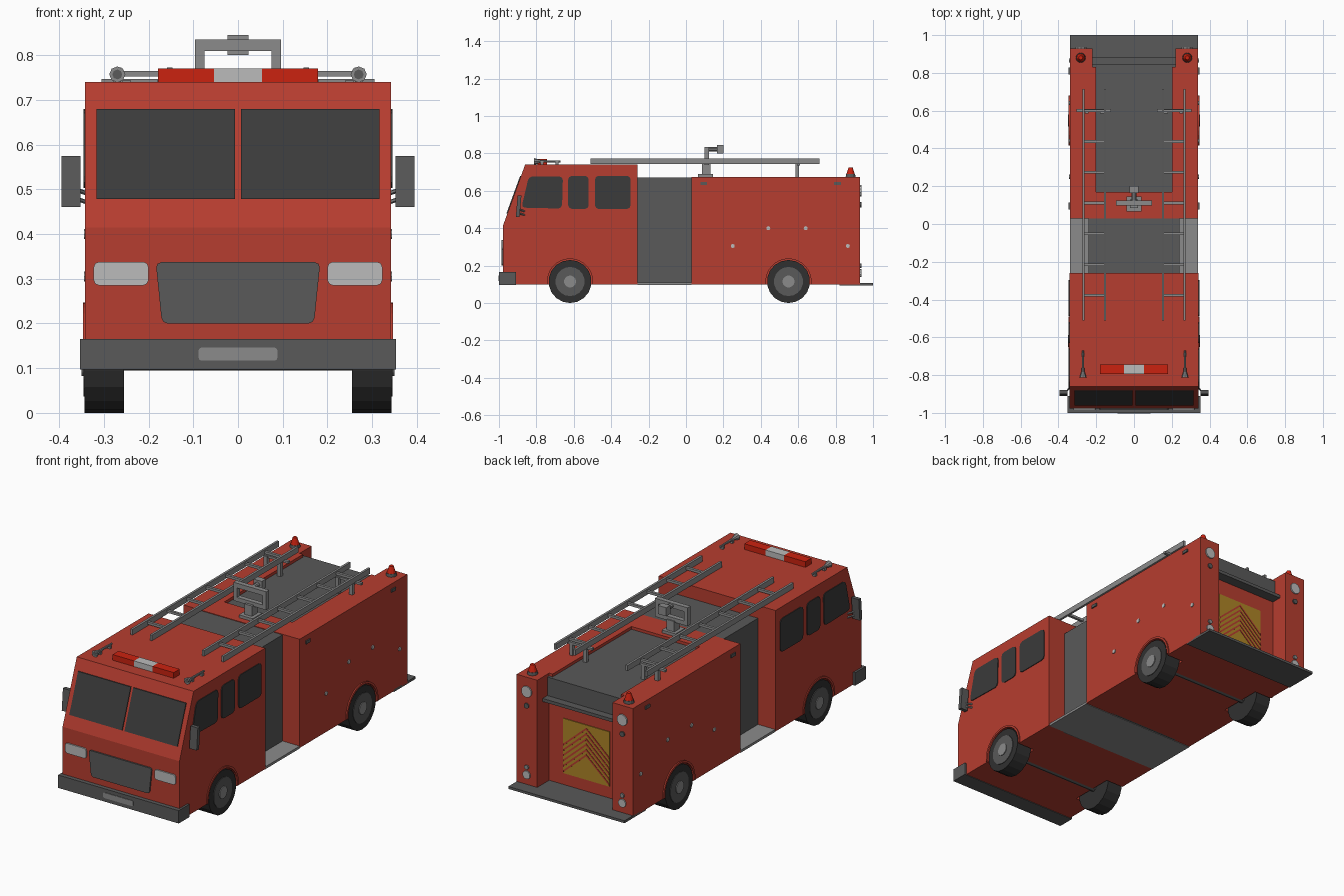
import bpy, bmesh, math
from mathutils import Vector, Matrix

if "Cube" in bpy.data.objects:
    bpy.data.objects.remove(bpy.data.objects["Cube"])


def material(name, r, g, b):
    m = bpy.data.materials.new(name)
    m.diffuse_color = (r, g, b, 1)
    m.use_nodes = True
    m.node_tree.nodes["Principled BSDF"].inputs["Base Color"].default_value = m.diffuse_color
    return m


RED = material("body_red", 0.47, 0.047, 0.029)
WHITE = material("pale_grey", 0.50, 0.50, 0.50)
DARK = material("dark_grey", 0.10, 0.10, 0.10)
MID = material("metal_grey", 0.26, 0.26, 0.26)
GLASS = material("glass_black", 0.043, 0.043, 0.043)
TYRE = material("tyre_black", 0.03, 0.03, 0.03)
LAMP = material("lamp_red", 0.60, 0.016, 0.005)
GOLD = material("chevron_gold", 0.42, 0.23, 0.02)


def finish(name, bm, mats):
    bmesh.ops.recalc_face_normals(bm, faces=bm.faces)
    me = bpy.data.meshes.new(name)
    bm.to_mesh(me)
    bm.free()
    ob = bpy.data.objects.new(name, me)
    bpy.context.collection.objects.link(ob)
    for m in mats:
        me.materials.append(m)
    return ob


def prism(name, pts, axis, a, b, mat):
    """Extrude a 2D outline along an axis from a to b."""
    def place(p, t):
        return {"X": (t, p[0], p[1]), "Y": (p[0], t, p[1]), "Z": (p[0], p[1], t)}[axis]
    bm = bmesh.new()
    lo = [bm.verts.new(place(p, a)) for p in pts]
    hi = [bm.verts.new(place(p, b)) for p in pts]
    bm.faces.new(lo)
    bm.faces.new(hi)
    for i in range(len(pts)):
        j = (i + 1) % len(pts)
        bm.faces.new((lo[i], lo[j], hi[j], hi[i]))
    return finish(name, bm, [mat])


def box(name, x0, x1, y0, y1, z0, z1, mat):
    return prism(name, [(x0, y0), (x1, y0), (x1, y1), (x0, y1)], "Z", z0, z1, mat)


def cone(name, start, end, r1, r2, mat, seg=12):
    start, end = Vector(start), Vector(end)
    d = end - start
    mtx = Matrix.Translation((start + end) / 2) @ d.to_track_quat("Z", "Y").to_matrix().to_4x4()
    bm = bmesh.new()
    bmesh.ops.create_cone(bm, cap_ends=True, segments=seg, radius1=r1, radius2=r2,
                          depth=d.length, matrix=mtx)
    return finish(name, bm, [mat])


def rounded(pts, r):
    """Cut the corners of an outline."""
    out = []
    for i, p in enumerate(pts):
        p = Vector(p)
        a = (Vector(pts[i - 1]) - p).normalized()
        b = (Vector(pts[(i + 1) % len(pts)]) - p).normalized()
        out += [p + a * r, p + (a + b) * r * 0.3, p + b * r]
    return out


def rect(a0, a1, b0, b1):
    return [(a0, b0), (a1, b0), (a1, b1), (a0, b1)]


WHEEL_Y = (-0.62, 0.548)
WHEEL_Z = 0.115


def cut_wheel_wells(ob, wells):
    for s, y in wells:
        c = cone("well_cutter", (s * 0.24, y, WHEEL_Z), (s * 0.40, y, WHEEL_Z), 0.122, 0.122, RED, 24)
        c.hide_render = True
        mod = ob.modifiers.new("well", "BOOLEAN")
        mod.operation, mod.object, mod.solver = "DIFFERENCE", c, "EXACT"
        bpy.context.view_layer.update()
        me = bpy.data.meshes.new_from_object(ob.evaluated_get(bpy.context.evaluated_depsgraph_get()))
        ob.modifiers.clear()
        ob.data = me
        bpy.data.objects.remove(c)


def paint_bands(ob, heights, is_white):
    """Slice at the given heights and paint white the faces picked by a rule."""
    bm = bmesh.new()
    bm.from_mesh(ob.data)
    for h in heights:
        bmesh.ops.bisect_plane(bm, geom=bm.verts[:] + bm.edges[:] + bm.faces[:],
                               plane_co=(0, 0, h), plane_no=(0, 0, 1))
    bm.normal_update()
    for f in bm.faces:
        f.material_index = int(is_white(f.calc_center_median(), f.normal))
    bm.to_mesh(ob.data)
    bm.free()
    ob.data.materials.clear()
    for m in (RED, WHITE):
        ob.data.materials.append(m)


# Cab
cab = prism("cab", [(-0.978, 0.10), (-0.978, 0.415), (-0.86, 0.74), (-0.26, 0.74), (-0.26, 0.10)],
            "X", -0.342, 0.342, RED)
cut_wheel_wells(cab, [(s, WHEEL_Y[0]) for s in (-1, 1)])
paint_bands(cab, (0.21, 0.26, 0.415), lambda c, n: n.y < 0.5 and (
    c.z > 0.415 or (0.21 < c.z < 0.26 and (abs(n.x) > 0.9 or n.y < -0.9) and abs(c.y + 0.62) >= 0)))


def slope(z):
    return -0.978 + (z - 0.415) * 0.363


# Cab front: windscreen, grille, headlights, bumper
for s in (-1, 1):
    prism("windscreen", [(slope(.478) - .005, .478), (slope(.68) - .005, .68),
                         (slope(.68) + .002, .68), (slope(.478) + .002, .478)],
          "X", s * 0.007, s * 0.316, GLASS)
    prism("headlight", rounded(rect(s * .2, s * .323, .285, .338), .012), "Y", -0.985, -0.97, WHITE)
prism("grille", rounded([(-.17, .2), (.17, .2), (.184, .337), (-.184, .337)], .012), "Y", -0.986, -0.97, DARK)
box("front_bumper", -.353, .353, -1.0, -.91, .097, .165, DARK)
prism("bumper_plate", rounded(rect(-.088, .088, .117, .146), .006), "Y", -1.003, -0.995, MID)

# Cab sides: windows, mirrors
side_windows = ([(-.88, .51), (-.663, .505), (-.658, .677), (-.84, .677)],
                rect(-.63, -.52, .503, .68), rect(-.487, -.296, .503, .68))
for s in (-1, 1):
    for w in side_windows:
        prism("side_window", rounded(w, .02), "X", s * .338, s * .346, GLASS)
    prism("mirror", [(-.91, .46), (-.89, .46), (-.88, .575), (-.90, .575)], "X", s * .352, s * .395, DARK)
    for z in (.48, .50):
        cone("mirror_arm", (s * .335, -.86, z - .01), (s * .365, -.895, z), .005, .005, MID, 6)

# Pump section between cab and rear body
box("pump_section", -.24, .24, -.27, .04, .10, .672, DARK)
box("running_board", -.34, .34, -.26, .03, .097, .11, MID)

# Rear body: two side lockers around a hose bed
for s in (-1, 1):
    locker = box("side_locker", s * .22, s * .34, .03, .93, .10, .675, RED)
    cut_wheel_wells(locker, [(s, WHEEL_Y[1])])
    paint_bands(locker, (.2, .25), lambda c, n: .2 < c.z < .25 and n.x * s > .9)
    # Locker fittings
    for y in (.095, .81):
        box("locker_handle", s * .338, s * .346, y - .018, y + .018, .632, .648, DARK)
    for y, z in ((.44, .4), (.64, .4), (.25, .305), (.865, .305)):
        cone("side_marker", (s * .336, y, z), (s * .344, y, z), .011, .011, WHITE, 8)
    # Rear lamps and beacons
    for z, r, m in ((.60, .03, WHITE), (.525, .014, DARK), (.20, .012, MID), (.16, .022, WHITE)):
        cone("rear_lamp", (s * .28, .925, z), (s * .28, .937, z), r, r, m, 10)
    cone("beacon_base", (s * .282, .88, .67), (s * .282, .88, .69), .027, .024, DARK)
    cone("beacon", (s * .282, .88, .69), (s * .282, .88, .725), .022, .011, LAMP)
box("rear_body_core", -.22, .22, .03, .83, .10, .65, RED)
box("hose_bed_front", -.22, .22, .03, .17, .64, .675, RED)
for s in (-1, 1):
    box("hose_bed_edge", s * .2, s * .22, .17, .83, .64, .675, RED)
box("hose_bed_cover", -.2, .2, .17, .84, .64, .66, DARK)
box("cover_flap", -.22, .22, .825, .845, .56, .66, DARK)
box("cover_lip", -.22, .22, .825, .885, .545, .562, DARK)
box("rear_step", -.34, .34, .82, 1.0, .095, .108, DARK)

# Chevron panel on the recessed rear wall
box("chevron_panel", -.135, .135, .825, .834, .17, .46, GOLD)
for i in range(6):
    z = .295 + i * .028
    for s in (-1, 1):
        prism("chevron_stripe", [(0, z), (0, z + .011), (s * .135, z - .109), (s * .135, z - .12)],
              "Y", .832, .836, RED)

# Wheels and wheel arches
for s in (-1, 1):
    for y in WHEEL_Y:
        for name, x0, x1, r, m in (("tyre", .255, .343, .115, TYRE), ("rim", .33, .346, .078, DARK),
                                   ("hub", .34, .35, .032, MID)):
            cone(name, (s * x0, y, WHEEL_Z), (s * x1, y, WHEEL_Z), r, r, m, 18)
        arc = [math.radians(-5 + 190 * i / 16) for i in range(17)]
        ring = [(y + .132 * math.cos(a), WHEEL_Z + .132 * math.sin(a)) for a in arc]
        ring += [(y + .121 * math.cos(a), WHEEL_Z + .121 * math.sin(a)) for a in reversed(arc)]
        prism("wheel_arch", ring, "X", s * .335, s * .347, RED)
for y in WHEEL_Y:
    cone("axle", (-.26, y, WHEEL_Z), (.26, y, WHEEL_Z), .02, .02, DARK, 8)

# Roof ladders
for s in (-1, 1):
    for x in (.153, .267):
        box("ladder_rail", s * (x - .006), s * (x + .006), -.51, .715, .743, .773, MID)
    for i in range(7):
        y = .60 - i * .163
        box("ladder_rung", s * .153, s * .267, y - .007, y + .007, .752, .765, MID)
    box("ladder_bracket", s * .122, s * .305, .594, .61, .735, .747, MID)
    for x in (.17, .25):
        box("ladder_post", s * (x - .01), s * (x + .01), .585, .605, .64, .745, MID)

# Light bar and horns
box("light_bar_centre", -.054, .054, -.793, -.743, .735, .77, WHITE)
for s in (-1, 1):
    box("light_bar_lamp", s * .054, s * .179, -.793, -.743, .735, .77, LAMP)
    cone("horn_tube", (s * .27, -.67, .757), (s * .27, -.785, .757), .005, .007, MID, 8)
    cone("horn_bell", (s * .27, -.775, .757), (s * .27, -.812, .757), .007, .018, MID, 8)
    cone("horn_mouth", (s * .27, -.81, .757), (s * .27, -.813, .757), .011, .011, DARK, 8)
    for y in (-.69, -.77):
        box("horn_foot", s * .262, s * .278, y - .007, y + .007, .735, .756, MID)

# Water cannon
box("cannon_base", -.04, .04, .065, .145, .67, .69, MID)
box("cannon_column", -.022, .022, .085, .13, .69, .745, MID)
box("cannon_lower_bar", -.096, .096, .098, .124, .738, .76, MID)
box("cannon_upper_bar", -.096, .096, .098, .124, .81, .835, MID)
for s in (-1, 1):
    box("cannon_side_bar", s * .075, s * .096, .098, .124, .755, .815, MID)
cone("cannon_barrel", (0, .11, .822), (0, .17, .822), .013, .013, MID, 10)
box("cannon_nozzle", -.024, .024, .165, .2, .8, .845, MID)
